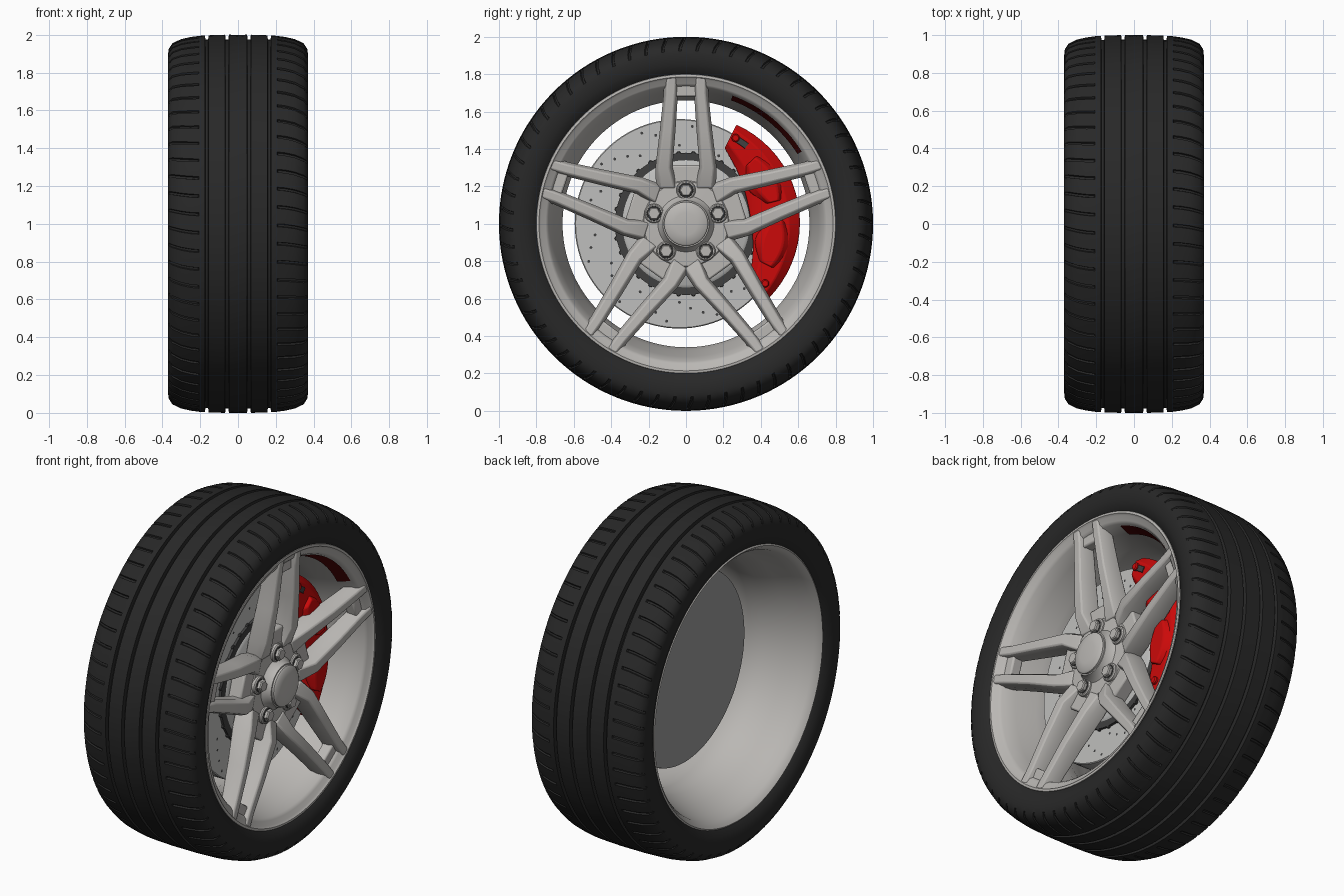
import bpy, bmesh, math
from mathutils import Vector

cube = bpy.data.objects.get("Cube")
if cube:
    bpy.data.objects.remove(cube)


def material(name, color):
    m = bpy.data.materials.new(name)
    m.use_nodes = True
    m.diffuse_color = (*color, 1)
    m.node_tree.nodes["Principled BSDF"].inputs["Base Color"].default_value = (*color, 1)
    return m


RUBBER = material("black rubber", (.021, .021, .021))
ALLOY = material("warm silver alloy", (.49, .475, .455))
STEEL = material("brake steel", (.52, .52, .51))
DARK = material("dark metal", (.05, .05, .05))
BACK = material("grey backing", (.33, .33, .325))
RED = material("caliper red", (.6, .003, .003))
MAROON = material("dark red", (.09, .002, .002))
parts = []


def polar(x, r, a, cy=0):
    """Point at radius r and angle a around the axle."""
    return Vector((x, cy + r * math.cos(a), 1 + r * math.sin(a)))


def finish(name, bm, mat, bevel=0):
    bmesh.ops.recalc_face_normals(bm, faces=bm.faces)
    mesh = bpy.data.meshes.new(name)
    bm.to_mesh(mesh)
    bm.free()
    mesh.materials.append(mat)
    ob = bpy.data.objects.new(name, mesh)
    bpy.context.collection.objects.link(ob)
    if bevel:
        mod = ob.modifiers.new("Bevel", "BEVEL")
        mod.width, mod.segments = bevel, 2
    parts.append(ob)


def grid(bm, rings, loop):
    """Skin a list of closed vertex rings; loop joins the last ring to the first."""
    n = len(rings[0])
    count = len(rings) if loop else len(rings) - 1
    for i in range(count):
        a, b = rings[i], rings[(i + 1) % len(rings)]
        for j in range(n):
            k = (j + 1) % n
            bm.faces.new((a[j], a[k], b[k], b[j]))
    if not loop:
        bm.faces.new(rings[0])
        bm.faces.new(rings[-1])


def lathe(name, profile, mat, steps=96, cy=0):
    """Revolve a closed (x, r) outline around the axle."""
    bm = bmesh.new()
    rings = [[bm.verts.new(polar(x, r, math.tau * i / steps, cy)) for x, r in profile]
             for i in range(steps)]
    grid(bm, rings, True)
    bmesh.ops.remove_doubles(bm, verts=bm.verts, dist=1e-5)
    finish(name, bm, mat)


def disc(name, x0, x1, r, mat, at, steps=24, chamfer=.006):
    """Chamfered cylinder along the axle at (radius, angle)."""
    bm = bmesh.new()
    c = polar(0, *at)
    rings = [[bm.verts.new(c + Vector((x, q * math.cos(math.tau * i / steps),
                                       q * math.sin(math.tau * i / steps)))) for i in range(steps)]
             for x, q in ((x0, r), (x1 - chamfer, r), (x1, r - chamfer))]
    grid(bm, rings, False)
    finish(name, bm, mat)


def loft(name, sections, angle, mat, side=1, bevel=0):
    """Skin sections of (radial, sideways, x) points, turned to an angle."""
    bm = bmesh.new()
    rad = Vector((0, math.cos(angle), math.sin(angle)))
    tan = Vector((0, -math.sin(angle), math.cos(angle)))
    rings = [[bm.verts.new(rad * r + tan * v * side + Vector((x, 0, 1))) for r, v, x in s]
             for s in sections]
    grid(bm, rings, False)
    finish(name, bm, mat, bevel)


def arc_block(name, a0, a1, inner, outer, x0, x1, mat, bevel=0, steps=20):
    """Curved block whose inner and outer radii are functions of 0..1."""
    bm = bmesh.new()
    rings = []
    for i in range(steps + 1):
        t = i / steps
        a = math.radians(a0 + (a1 - a0) * t)
        ri, ro = inner(t), outer(t)
        m = (ro - ri) * .22
        pts = ((x0, ri), (x1 - .03, ri), (x1, ri + m), (x1, ro - m), (x1 - .04, ro), (x0, ro))
        rings.append([bm.verts.new(polar(x, r, a)) for x, r in pts])
    grid(bm, rings, False)
    finish(name, bm, mat, bevel)


# Tyre: grooved outline, with slits pressed into both shoulders
half = [(.33, .79), (.345, .8), (.355, .825), (.358, .83), (.365, .85), (.37, .88), (.369, .905),
        (.366, .925), (.347, .955), (.30, .977), (.25, .988), (.212, .993), (.207, .994),
        (.175, .996), (.172, .974), (.158, .974), (.155, .997), (.068, 1), (.065, .976),
        (.051, .976), (.048, 1)]
outline = half + [(-x, r) for x, r in reversed(half)]
bm = bmesh.new()
rings = []
PITCHES = 64
for p in range(PITCHES):
    for offset, cut in ((0, 0), (.03, 1), (.14, 1), (.17, 0), (.6, 0)):
        ring = []
        for x, r in outline:
            slit = cut and .21 < abs(x) < .36 and r > .91
            bend = max(0, abs(x) - .2) ** 2 * (1 if x > 0 else -1)
            a = math.tau * (p + offset + (.4 if x < 0 else 0)) / PITCHES + bend
            ring.append(bm.verts.new(polar(x, r - (.01 if slit else 0), a)))
        rings.append(ring)
grid(bm, rings, True)
finish("tyre", bm, RUBBER)

# Rim barrel: front face ring, inward slope, narrow waist and rear lip
inside = [(.335, .805), (.348, .799), (.35, .786), (.338, .776), (.33, .75), (.315, .736),
          (.24, .71), (.12, .677), (.04, .66), (-.06, .668), (-.16, .705), (-.25, .74),
          (-.31, .758), (-.335, .775), (-.348, .79), (-.338, .805)]
outside = [(-.30, .79), (-.16, .73), (.02, .685), (.15, .725), (.30, .79)]
lathe("rim_barrel", inside + outside, ALLOY, 128)

# Hub and centre cap
lathe("hub", [(.15, 0), (.15, .235), (.225, .25), (.25, .225), (.255, .15), (.28, .13),
              (.305, .124), (.305, 0)], ALLOY)
lathe("centre_cap", [(.295, 0), (.295, .117), (.317, .117), (.325, .108), (.331, .06), (.333, 0)],
      ALLOY, 64)

# Five twin spokes with wheel bolts
arm = [(.19, .1, .04, .06, .255, .16), (.30, .118, .03, .046, .295, .18),
       (.5, .098, .025, .042, .32, .215), (.7, .081, .023, .038, .337, .245),
       (.785, .079, .022, .04, .346, .27)]
for k in range(5):
    angle = math.radians(90 + 72 * k)
    for side in (-1, 1):
        sections = [[(r, v - wb, xb), (r, v - wb, xt - .04), (r, v - wt, xt),
                     (r, v + wt, xt), (r, v + wb, xt - .04), (r, v + wb, xb)]
                    for r, v, wt, wb, xt, xb in arm]
        loft("spoke_arm", sections, angle, ALLOY, side, .007)
    for name, r0, r1, w, lo, hi in (("spoke_root", .14, .315, .1, .16, .245),
                                    ("spoke_tip", .68, .765, .06, .25, .315)):
        loft(name, [[(r, -w, lo), (r, w, lo), (r, w, hi), (r, -w, hi)] for r in (r0, r1)],
             angle, ALLOY, 1, .01)
    disc("bolt_seat", .22, .268, .052, ALLOY, (.18, angle))
    disc("bolt_recess", .25, .27, .04, DARK, (.18, angle), chamfer=.001)
    disc("wheel_bolt", .25, .292, .036, ALLOY, (.18, angle), 6)

# Vented brake disc, backing, hat and toothed ring
CY = -.035
lathe("brake_disc", [(.04, .3), (.04, .56), (.135, .56), (.14, .555), (.14, .3)], STEEL, 96, CY)
lathe("disc_backing", [(.03, 0), (.03, .557), (.039, .557), (.039, 0)], BACK, 96, CY)
lathe("disc_hat", [(.05, 0), (.05, .34), (.155, .34), (.165, .325), (.165, 0)], STEEL)
lathe("hat_ring", [(.13, .335), (.13, .38), (.155, .38), (.155, .335)], DARK)
for i in range(30):
    disc("ring_tooth", .13, .154, .012, DARK, (.378, math.tau * i / 30), 8, .002)
bm = bmesh.new()
for i in range(48):
    c = polar(.142, .42 + .035 * (i % 4), math.tau * i / 48, CY)
    bm.faces.new([bm.verts.new(c + Vector((0, .008 * math.cos(j * math.pi / 4),
                                           .008 * math.sin(j * math.pi / 4)))) for j in range(8)])
finish("disc_holes", bm, DARK)

# Caliper with two raised piston housings
arc_block("caliper_body", -42, 63, lambda t: .455 - .11 * math.sin(math.pi * t) ** .8,
          lambda t: .595 + .015 * math.sin(math.pi * t), .05, .205, RED, .006)
for a0, a1 in ((-27, 2), (14, 44)):
    arc_block("piston_housing", a0, a1, lambda t: .44 - .06 * math.sin(math.pi * t),
              lambda t: .53 + .04 * math.sin(math.pi * t), .16, .23, RED, .008, 10)
arc_block("caliper_window", 52, 59, lambda t: .5, lambda t: .555, .19, .21, DARK, 0, 4)
for a in (-37, 8, 60):
    disc("caliper_bolt", .16, .222, .022, RED, (.53, math.radians(a)), 12)

# Dark red patch on the barrel wall
bm = bmesh.new()
rows = [[bm.verts.new(polar(x, r, math.radians(32 + 38 * i / 16)))
         for x, r in ((.235, .703), (.308, .729))] for i in range(17)]
for a, b in zip(rows, rows[1:]):
    bm.faces.new((a[0], a[1], b[1], b[0]))
finish("barrel_patch", bm, MAROON)

# Smooth shading with sharp edges kept
bpy.ops.object.select_all(action="DESELECT")
for ob in parts:
    ob.select_set(True)
bpy.context.view_layer.objects.active = parts[0]
bpy.ops.object.shade_smooth_by_angle(angle=math.radians(35))
